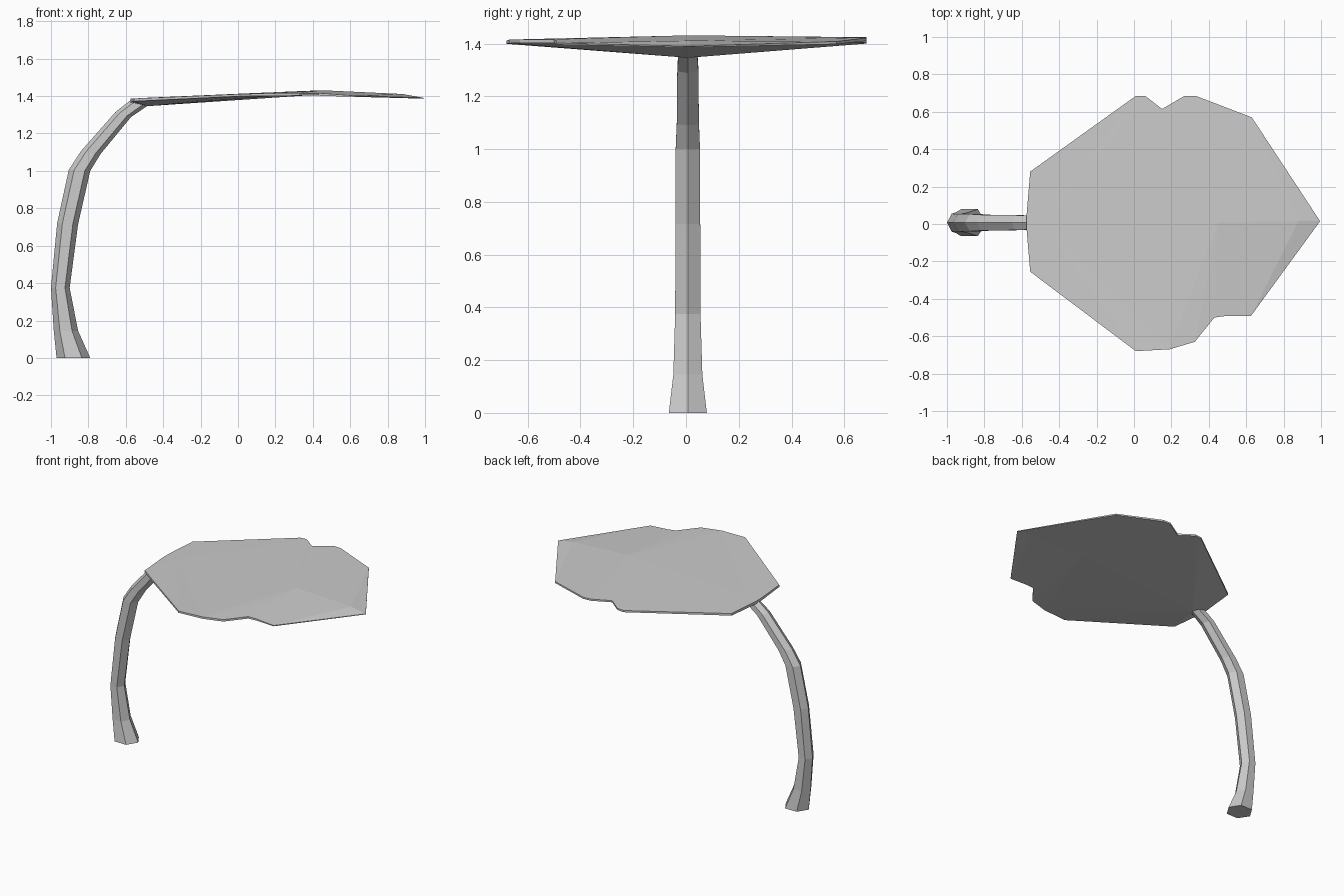
import bpy, bmesh, math

def finish(bm, name):
    bmesh.ops.recalc_face_normals(bm, faces=bm.faces)
    me = bpy.data.meshes.new(name)
    bm.to_mesh(me)
    bm.free()
    ob = bpy.data.objects.new(name, me)
    bpy.context.collection.objects.link(ob)
    return ob

# Stem: hexagonal rings (outer x, outer z, inner x, inner z, half width in y)
rings = [
    (-0.97, 0.00, -0.79, 0.00, 0.072),
    (-0.985, 0.145, -0.855, 0.145, 0.055),
    (-1.00, 0.375, -0.90, 0.375, 0.048),
    (-0.967, 0.72, -0.855, 0.715, 0.047),
    (-0.905, 1.005, -0.79, 1.00, 0.046),
    (-0.84, 1.105, -0.735, 1.09, 0.042),
    (-0.655, 1.315, -0.572, 1.288, 0.040),
    (-0.572, 1.38, -0.485, 1.347, 0.036),
]
CY = 0.007
bm = bmesh.new()
loops = []
for ox, oz, ix, iz, hy in rings:
    loop = []
    for k in range(6):
        a = k * math.pi / 3
        t = (1 + math.cos(a)) / 2
        y = CY + hy * math.sin(a) / math.sin(math.pi / 3)
        loop.append(bm.verts.new((ox + (ix - ox) * t, y, oz + (iz - oz) * t)))
    loops.append(loop)
for a, b in zip(loops, loops[1:]):
    for k in range(6):
        j = (k + 1) % 6
        bm.faces.new((a[k], a[j], b[j], b[k]))
bm.faces.new(loops[0])
bm.faces.new(loops[-1])
finish(bm, "stem")

# Leaf: rim (x, y, top z, thickness, ridge point it fans to)
rim = [
    (0.995, 0.015, 1.390, 0.004, 2),
    (0.63, 0.57, 1.408, 0.010, 2),
    (0.33, 0.685, 1.422, 0.012, 1),
    (0.27, 0.685, 1.424, 0.012, 1),
    (0.15, 0.615, 1.418, 0.012, 1),
    (0.06, 0.685, 1.415, 0.012, 0),
    (0.01, 0.685, 1.412, 0.012, 0),
    (-0.555, 0.28, 1.387, 0.015, 0),
    (-0.575, 0.04, 1.386, 0.019, 0),
    (-0.575, -0.02, 1.386, 0.019, 0),
    (-0.555, -0.255, 1.387, 0.015, 0),
    (0.01, -0.68, 1.411, 0.012, 0),
    (0.19, -0.67, 1.415, 0.014, 1),
    (0.325, -0.63, 1.416, 0.014, 1),
    (0.43, -0.50, 1.416, 0.014, 1),
    (0.49, -0.492, 1.412, 0.012, 1),
    (0.625, -0.492, 1.402, 0.006, 2),
]
ridges = {
    "top": [(-0.485, 0.007, 1.391), (0.45, 0.01, 1.431), (0.88, 0.015, 1.411)],
    "under": [(-0.485, 0.007, 1.346), (0.45, 0.01, 1.409), (0.88, 0.015, 1.398)],
}
bm = bmesh.new()
edges = []
for side, pts in ridges.items():
    mid = [bm.verts.new(p) for p in pts]
    drop = 1 if side == "under" else 0
    edge = [bm.verts.new((x, y, z - th * drop)) for x, y, z, th, r in rim]
    edges.append(edge)
    for i in range(len(rim)):
        j = (i + 1) % len(rim)
        ri, rj = rim[i][4], rim[j][4]
        bm.faces.new((edge[i], edge[j], mid[ri]))
        if ri != rj:
            bm.faces.new((edge[j], mid[rj], mid[ri]))
for i in range(len(rim)):
    j = (i + 1) % len(rim)
    bm.faces.new((edges[0][i], edges[0][j], edges[1][j], edges[1][i]))
finish(bm, "leaf")
